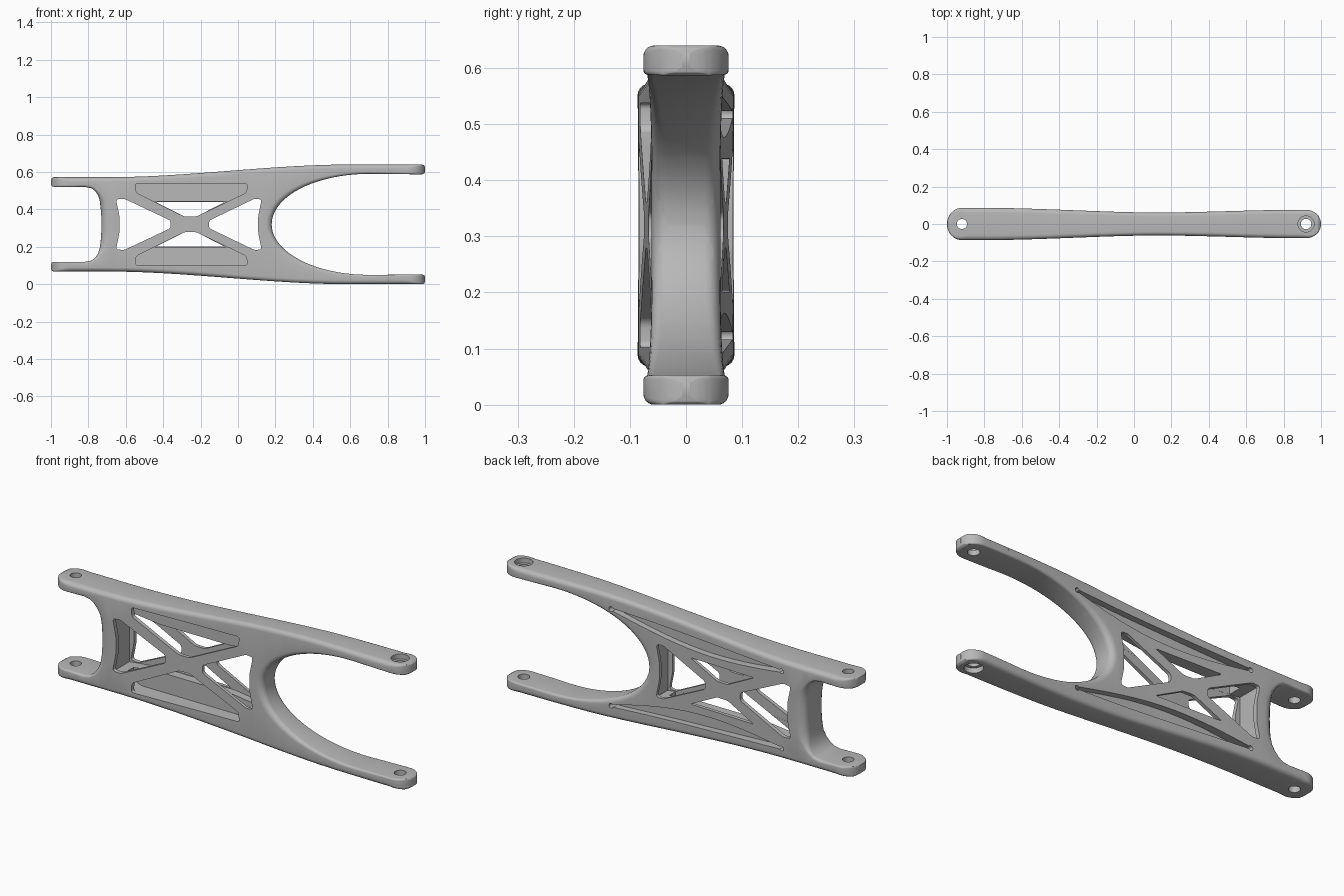
import bpy, bmesh, math
from mathutils import Vector, Matrix

if "Cube" in bpy.data.objects:
    bpy.data.objects.remove(bpy.data.objects["Cube"], do_unlink=True)

MID = 0.325     # height of the mirror plane between the two rails
HALF = 0.07     # nominal half thickness before the waist is shaped
GREY = (0.48, 0.48, 0.48, 1)

metal = bpy.data.materials.new("grey_metal")
metal.use_nodes = True
metal.diffuse_color = GREY
metal.node_tree.nodes["Principled BSDF"].inputs["Base Color"].default_value = GREY


def ease(a, b, x):
    t = min(1, max(0, (x - a) / (b - a)))
    return t * t * (3 - 2 * t)


def make_object(name, bm):
    """Turn a closed mesh into an object with its faces pointing outward."""
    bmesh.ops.recalc_face_normals(bm, faces=bm.faces[:])
    if bm.calc_volume(signed=True) < 0:
        bmesh.ops.reverse_faces(bm, faces=bm.faces[:])
    mesh = bpy.data.meshes.new(name)
    bm.to_mesh(mesh)
    bm.free()
    obj = bpy.data.objects.new(name, mesh)
    bpy.context.collection.objects.link(obj)
    return obj


def cut(cutter):
    """Subtract a cutter from the arm, then discard it."""
    cutter.hide_render = True
    mod = arm.modifiers.new("cut", 'BOOLEAN')
    mod.operation, mod.solver, mod.object = 'DIFFERENCE', 'EXACT', cutter
    bpy.context.view_layer.objects.active = arm
    bpy.ops.object.modifier_apply(modifier=mod.name)
    bpy.data.objects.remove(cutter, do_unlink=True)


def flip(points):
    return [(x, 2 * MID - z) for x, z in points]


def cut_prism(points, y0, y1, radius=0.0):
    """Cut a front-facing outline with rounded corners between two depths."""
    bm = bmesh.new()
    bm.faces.new([bm.verts.new((x, y0, z)) for x, z in points])
    if radius:
        bmesh.ops.bevel(bm, geom=bm.verts[:], offset=radius, segments=4,
                        profile=0.5, affect='VERTICES', clamp_overlap=True)
    geo = bmesh.ops.extrude_face_region(bm, geom=bm.faces[:])["geom"]
    bmesh.ops.translate(bm, vec=(0, y1 - y0, 0),
                        verts=[v for v in geo if isinstance(v, bmesh.types.BMVert)])
    cut(make_object("cutter", bm))


def cut_hole(x, y, z, radius, depth, axis='Z'):
    bm = bmesh.new()
    turn = Matrix.Rotation(math.pi / 2, 4, 'X') if axis == 'Y' else Matrix()
    bmesh.ops.create_cone(bm, cap_ends=True, segments=32, radius1=radius, radius2=radius,
                          depth=depth, matrix=Matrix.Translation((x, y, z)) @ turn)
    cut(make_object("cutter", bm))


# Side outline with edge radii, upper half: left web, left lug, top rail, right lug, fork
def top_edge(x):
    return 0.577 + 0.068 * ease(-0.7, 0.6, x)


upper = []
for x, z in [(-0.73, MID), (-0.731, 0.37), (-0.734, 0.41), (-0.739, 0.45), (-0.748, 0.48),
             (-0.763, 0.503), (-0.785, 0.519), (-0.82, 0.525)]:
    upper.append((x, z, 0.012 + 0.034 * (1 - ease(0.40, 0.52, z))))
upper += [(x, z, 0.008) for x, z in [(-0.9, 0.525), (-0.985, 0.525), (-0.996, 0.53), (-1, 0.54),
                                     (-1, 0.562), (-0.996, 0.572), (-0.985, 0.577)]]
upper += [(x, top_edge(x), 0.022) for x in [-0.9 + 0.1 * i for i in range(19)]]
upper += [(x, z, 0.008) for x, z in [(0.985, 0.645), (0.996, 0.64), (1, 0.63),
                                     (1, 0.607), (0.996, 0.597), (0.985, 0.592), (0.85, 0.594)]]
for i in range(21):
    a = math.pi / 2 * (1 - i / 20)
    upper.append((0.7 - 0.52 * math.cos(a), MID + 0.27 * math.sin(a), 0.012 + 0.022 * math.cos(a) ** 2))
outline = upper + [(x, 2 * MID - z, r) for x, z, r in upper[-2:0:-1]]

# Solid body, lofted through inset layers so its rims are rounded
count = len(outline)
pts = [Vector((x, z)) for x, z, r in outline]
inward = []
for i in range(count):
    d = (pts[(i + 1) % count] - pts[i]).normalized() + (pts[i] - pts[i - 1]).normalized()
    inward.append(Vector((d.y, -d.x)).normalized())
steps = [(s, k / 5 * math.pi / 2) for s, ks in ((-1, range(5, -1, -1)), (1, range(6))) for k in ks]
bm = bmesh.new()
rings = []
for side, a in steps:
    ring = []
    for p, n, (x, z, r) in zip(pts, inward, outline):
        q = p + n * r * (1 - math.cos(a))
        y = HALF - min(r, 0.034) * (1 - math.sin(a))
        ring.append(bm.verts.new((q.x, side * y, q.y)))
    rings.append(ring)
for ring_a, ring_b in zip(rings, rings[1:]):
    for i in range(count):
        j = (i + 1) % count
        bm.faces.new((ring_a[i], ring_a[j], ring_b[j], ring_b[i]))
bm.faces.new(rings[0][::-1])
bm.faces.new(rings[-1])
arm = make_object("swing_arm", bm)

# Hollow core: full depth in the middle, shallow beside the rails
core = [(-0.66, 0.47), (-0.45, 0.447), (-0.05, 0.447), (0.135, 0.47)]
cut_prism(core + flip(core)[::-1], -0.052, 0.052)
shallow = [(-0.6, 0.4), (-0.6, 0.528), (-0.55, 0.545), (0.04, 0.545), (0.09, 0.528), (0.09, 0.4)]
for shape in (shallow, flip(shallow)):
    cut_prism(shape, -0.0515, 0.008)

# Windows that leave an X of struts on both faces
left_window = [(-0.652, 0.458), (-0.61, 0.463), (-0.36, 0.345), (-0.36, 0.305),
               (-0.61, 0.187), (-0.652, 0.192), (-0.634, 0.28), (-0.634, 0.37)]
right_window = [(0.126, 0.458), (0.09, 0.463), (-0.155, 0.345), (-0.155, 0.305),
                (0.09, 0.187), (0.126, 0.192), (0.108, 0.28), (0.108, 0.37)]
for shape in (left_window, right_window):
    cut_prism(shape, -0.1, -0.045, 0.012)
    cut_prism(shape, 0.045, 0.1, 0.012)
front_window = [(-0.548, 0.543), (0.05, 0.543), (0.045, 0.495), (-0.225, 0.366), (-0.285, 0.366), (-0.545, 0.495)]
back_window = [(-0.44, 0.444), (-0.07, 0.444), (-0.225, 0.366), (-0.285, 0.366)]
for mirror in (list, flip):
    cut_prism(mirror(front_window), -0.1, -0.045, 0.012)
    cut_prism(mirror(back_window), 0.045, 0.1, 0.01)

# Long tapering grooves and pin holes on the back, along both rails
high, low = [], []
for i in range(17):
    t = i / 16
    x, z = -0.6 + 0.98 * t, 0.523 + 0.05 * t
    high.append((x, z + 0.005))
    low.append((x, z - 0.006 - 0.058 * math.sin(math.pi * t)))
for mirror in (list, flip):
    cut_prism(mirror(high + low[::-1]), 0.034, 0.1)
    for x, z in mirror([(-0.6, 0.523), (0.38, 0.573)]):
        cut_hole(x, 0.06, z, 0.012, 0.08, 'Y')


# Slice the arm lengthwise, then shape the waist and the round lugs
def half_width(x):
    w = 0.061 + 0.025 * ease(0.15, -0.8, x) + 0.015 * ease(0.1, 0.9, x)
    over = min(1, max(0, (abs(x) - 0.92) / 0.08))
    return w * max(0.1, math.sqrt(1 - over * over))


bm = bmesh.new()
bm.from_mesh(arm.data)
cuts = [-0.9 + 0.06 * i for i in range(31)]
for i in range(10):
    tip = 0.92 + 0.08 * math.sin(math.pi / 2 * i / 10)
    cuts += [tip, -tip]
for x in cuts:
    bmesh.ops.bisect_plane(bm, geom=bm.verts[:] + bm.edges[:] + bm.faces[:],
                           plane_co=(x + 0.0003, 0, 0), plane_no=(1, 0, 0), dist=1e-5)
for v in bm.verts:
    v.co.y *= half_width(v.co.x) / HALF
bm.to_mesh(arm.data)
bm.free()

# Bolt holes through the lugs, counterbored from outside on the right end
for z in (0.55, 0.1):
    cut_hole(-0.92, 0, z, 0.027, 0.16)
for z, outer in ((0.62, 0.645), (0.03, 0.005)):
    cut_hole(0.92, 0, z, 0.028, 0.16)
    cut_hole(0.92, 0, outer, 0.043, 0.05)

# Rest on the ground, colour and smooth
ground = min(v.co.z for v in arm.data.vertices)
for v in arm.data.vertices:
    v.co.z -= ground
arm.data.materials.clear()
arm.data.materials.append(metal)
for poly in arm.data.polygons:
    poly.material_index = 0
bpy.ops.object.select_all(action='DESELECT')
arm.select_set(True)
bpy.context.view_layer.objects.active = arm
bpy.ops.object.shade_smooth_by_angle(angle=math.radians(35))
